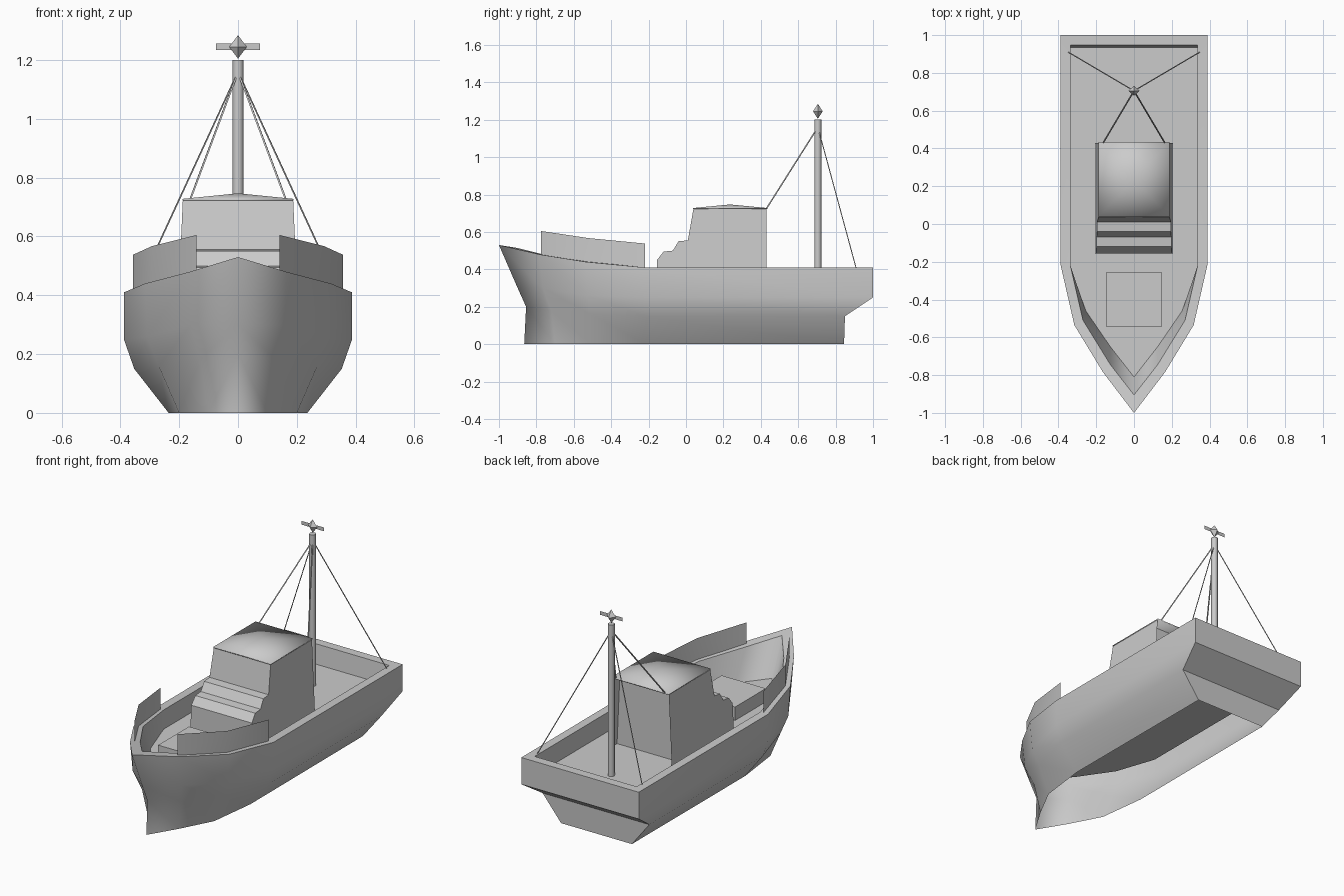
import bpy, bmesh
from mathutils import Vector

if "Cube" in bpy.data.objects:
    bpy.data.objects.remove(bpy.data.objects["Cube"])


def make(name, verts, faces, mirror=False, smooth=0):
    me = bpy.data.meshes.new(name)
    me.from_pydata(verts, [], faces)
    bm = bmesh.new()
    bm.from_mesh(me)
    bmesh.ops.remove_doubles(bm, verts=bm.verts, dist=0.0005)
    bmesh.ops.recalc_face_normals(bm, faces=bm.faces)
    bm.to_mesh(me)
    bm.free()
    ob = bpy.data.objects.new(name, me)
    bpy.context.collection.objects.link(ob)
    if mirror:
        mod = ob.modifiers.new("mirror", 'MIRROR')
        mod.merge_threshold = 0.001
    if smooth:
        bpy.ops.object.select_all(action='DESELECT')
        ob.select_set(True)
        bpy.context.view_layer.objects.active = ob
        bpy.ops.object.shade_smooth_by_angle(angle=smooth)
    return ob


def loft(rows):
    """Quad strips between rows of equal length."""
    n = len(rows[0])
    faces = [(r * n + i, r * n + i + 1, (r + 1) * n + i + 1, (r + 1) * n + i)
             for r in range(len(rows) - 1) for i in range(n - 1)]
    return [p for row in rows for p in row], faces


def tube(name, a, b, radius, sides, smooth=0):
    a, b = Vector(a), Vector(b)
    d = b - a
    bm = bmesh.new()
    bmesh.ops.create_cone(bm, cap_ends=True, segments=sides, radius1=radius,
                          radius2=radius, depth=d.length)
    q = d.to_track_quat('Z', 'Y')
    verts = [q @ v.co + (a + b) / 2 for v in bm.verts]
    faces = [[v.index for v in f.verts] for f in bm.faces]
    bm.free()
    return make(name, verts, faces, smooth=smooth)


# hull half: lines running from stem to stern corner, then across the transom
DECK = 0.295
deck = [(0, -.81, DECK), (.125, -.65, DECK), (.255, -.46, DECK), (.337, -.22, DECK), (.337, .935, DECK)]
lines = [
    deck,
    [(0, -.905, .515), (.125, -.745, .475), (.27, -.51, .44), (.337, -.22, .41), (.337, .947, .41)],
    [(0, -1, .53), (.164, -.785, .48), (.316, -.535, .44), (.388, -.22, .41), (.388, 1, .41)],
    [(0, -.90, .30), (.16, -.765, .30), (.308, -.525, .26), (.388, -.22, .25), (.388, 1, .25)],
    [(0, -.855, .20), (.13, -.72, .18), (.27, -.51, .16), (.353, -.22, .15), (.353, .85, .15)],
    [(0, -.865, 0), (.10, -.70, 0), (.20, -.51, 0), (.236, -.22, 0), (.234, .845, 0)],
]
centre = [(0, y, z) for x, y, z in deck]
rows = [row + [(0, row[-1][1], row[-1][2])] for row in [centre] + lines]
make("hull", *loft(rows), mirror=True, smooth=.52)

# raised bow screens standing on the rail
path = [(.142, -.775, .475, .605), (.293, -.52, .435, .567), (.357, -.22, .405, .538)]
make("bow_screen", *loft([[(x, y, lo) for x, y, lo, hi in path],
                          [(x, y, hi) for x, y, lo, hi in path]]), mirror=True, smooth=.6)


# closed shapes swept across x from a side profile
def prism(name, profile, half, skip=()):
    n = len(profile)
    verts = [(s * half(z), y, z) for s in (-1, 1) for y, z in profile]
    faces = [tuple(range(n)), tuple(range(n, 2 * n))]
    faces += [(i, (i + 1) % n, (i + 1) % n + n, i + n) for i in range(n) if i not in skip]
    return make(name, verts, faces)


prism("fore_hatch", [(-.545, DECK), (-.255, DECK), (-.255, .375), (-.545, .375)], lambda z: .146)


# wheelhouse with stepped front, slightly narrower at the top
def house_half(z):
    return .207 - .045 * (z - DECK)


prism("wheelhouse", [(.43, DECK), (-.155, DECK), (-.155, .45), (-.12, .495), (-.07, .50),
                     (-.04, .55), (.01, .555), (.04, .725), (.43, .725)], house_half, skip=(8,))
# back wall set in under the roof
make("wheelhouse_back", [(s * house_half(z), .355, z) for s, z in
                         ((-1, DECK), (1, DECK), (1, .725), (-1, .725))], [(0, 1, 2, 3)])

# low pyramid roof with a thin, softly shaded rim
rim = [(-.189, .038), (.189, .038), (.189, .435), (-.189, .435)]
roof_v = [(x, y, z) for z in (.722, .728) for x, y in rim] + [(0, .235, .747)]
roof_f = [(0, 1, 2, 3)]
for i in range(4):
    j = (i + 1) % 4
    roof_f += [(i, j, j + 4, i + 4), (i + 4, j + 4, 8)]
make("roof", roof_v, roof_f, smooth=1.75)

# mast and its four stays
MY = .705
tube("mast", (0, MY, DECK), (0, MY, 1.2), .019, 8, smooth=1.0)
for side, s in (("left", -1), ("right", 1)):
    tube("fore_stay_" + side, (0, MY, 1.16), (s * .163, .43, .725), .004, 4)
    tube("aft_stay_" + side, (0, MY, 1.16), (s * .348, .91, .405), .003, 4)

# masthead lamp and flat crossbar
c = Vector((0, MY, 1.245))
tips = [(.03, 0, 0), (0, .026, 0), (-.03, 0, 0), (0, -.026, 0), (0, 0, .04), (0, 0, -.04)]
make("masthead_lamp", [c + Vector(t) for t in tips],
     [(i, (i + 1) % 4, k) for i in range(4) for k in (4, 5)])
make("crossbar", [(x, MY, z) for x, z in ((-.074, 1.234), (.074, 1.234), (.074, 1.256), (-.074, 1.256))],
     [(0, 1, 2, 3)])
